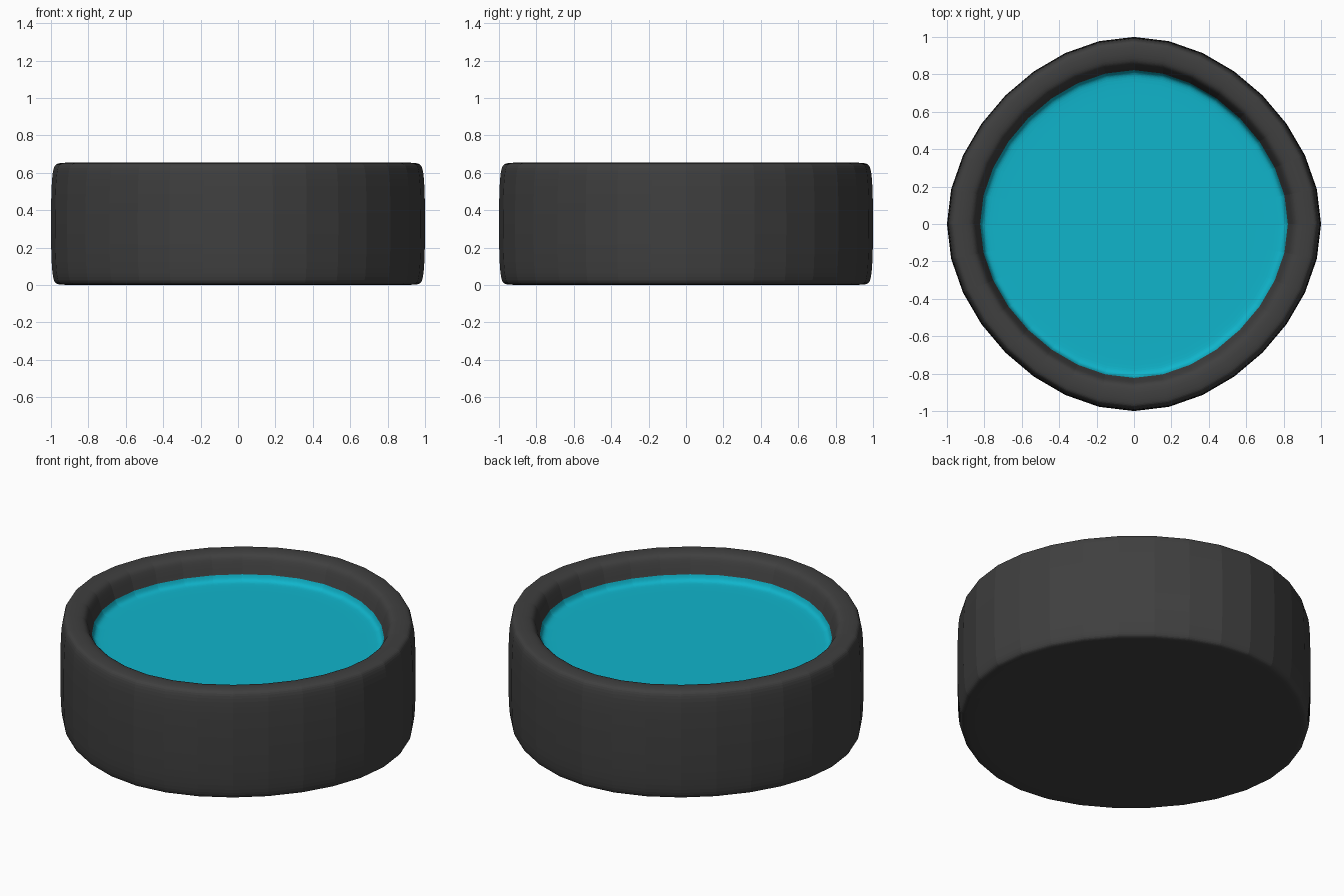
import bpy, bmesh
from math import sin, cos, pi

if "Cube" in bpy.data.objects:
    bpy.data.objects.remove(bpy.data.objects["Cube"])

SIDES = 4
# a four-sided cage shrinks to two thirds of its radius when subdivided
GROW = 1.5 * 1.0013

# cage profile (radius, height): underside, outer wall, rim, recess wall, floor
PROFILE = [(0.90, 0.0), (0.97, 0.0), (1.0, 0.03), (1.0, 0.622), (0.97, 0.655),
           (0.87, 0.655), (0.845, 0.62), (0.82, 0.535), (0.805, 0.505), (0.72, 0.505)]
CYAN_FROM = 7  # profile point where the coloured floor begins


def material(name, color):
    mat = bpy.data.materials.new(name)
    mat.diffuse_color = color
    mat.use_nodes = True
    mat.node_tree.nodes["Principled BSDF"].inputs["Base Color"].default_value = mat.diffuse_color
    return mat


# Shallow round dish with coloured recessed floor
bm = bmesh.new()
rings = [[bm.verts.new((r * GROW * cos(2 * pi * k / SIDES),
                        r * GROW * sin(2 * pi * k / SIDES), z))
          for k in range(SIDES)] for r, z in PROFILE]
for i in range(len(rings) - 1):
    a, b = rings[i], rings[i + 1]
    for k in range(SIDES):
        n = (k + 1) % SIDES
        face = bm.faces.new((a[k], a[n], b[n], b[k]))
        face.material_index = int(i >= CYAN_FROM)
bm.faces.new(rings[0][::-1])
bm.faces.new(rings[-1]).material_index = 1
bmesh.ops.recalc_face_normals(bm, faces=bm.faces)

mesh = bpy.data.meshes.new("round_dish")
bm.to_mesh(mesh)
bm.free()
mesh.materials.append(material("dark_shell", (0.05, 0.05, 0.05, 1)))
mesh.materials.append(material("cyan_floor", (0.005, 0.46, 0.6, 1)))
dish = bpy.data.objects.new("round_dish", mesh)
bpy.context.collection.objects.link(dish)

# Rounded form, kept flat shaded
sub = dish.modifiers.new("rounding", 'SUBSURF')
sub.levels = sub.render_levels = 3
